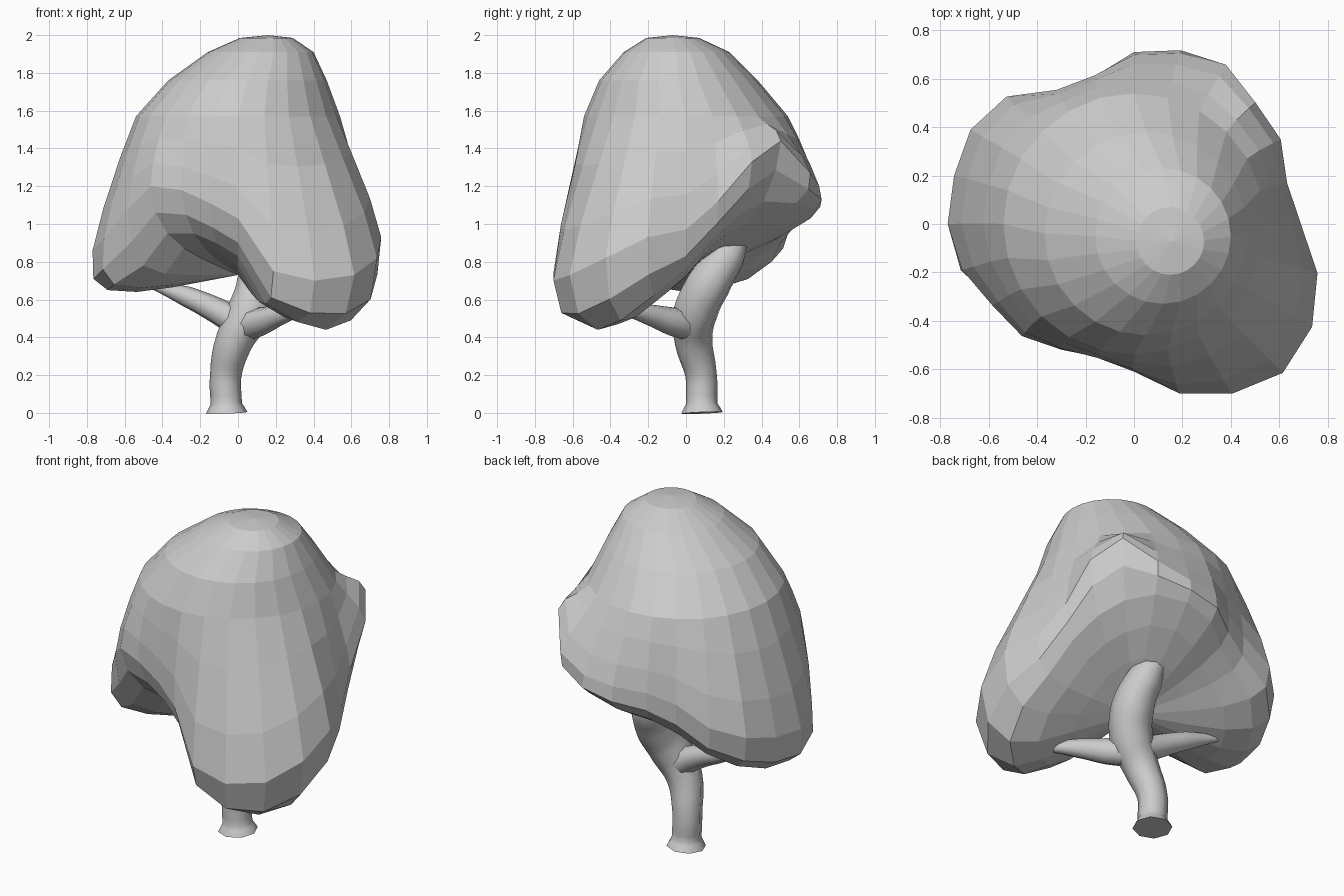
import bpy, bmesh, math
from mathutils import Vector

if "Cube" in bpy.data.objects:
    bpy.data.objects.remove(bpy.data.objects["Cube"])

# Crown rim: (widest radius, height, lower-edge radius, height) every 15 degrees from +x
RIM = [
    (.69, .97, .61, .76), (.655, 1.12, .58, .93), (.70, 1.33, .57, 1.05), (.71, 1.44, .58, 1.12),
    (.76, 1.27, .67, 1.11), (.73, 1.20, .69, 1.08), (.70, 1.18, .66, 1.03), (.635, 1.15, .58, .97),
    (.64, 1.10, .58, .90), (.745, 1.0, .64, .80), (.78, .93, .66, .71), (.77, .88, .68, .66),
    (.77, .86, .69, .65), (.735, .92, .68, .68), (.675, 1.08, .58, .78), (.655, 1.20, .53, .95),
    (.60, 1.18, .47, .95), (.57, 1.11, .45, .90), (.61, 1.03, .48, .83), (.725, .75, .56, .58),
    (.81, .70, .64, .48), (.87, .73, .66, .44), (.85, .82, .69, .49), (.785, .93, .67, .62)]
SEG = len(RIM)
# Dome rings: (centre x, centre y, radius, height)
DOME = [(.15, -.07, .14, 1.985), (.12, -.05, .28, 1.91), (.05, -.04, .42, 1.76), (0, 0, .54, 1.57)]
TOP = Vector((.16, -.07, 2.0))
HUB = Vector((0, 0, .73))

def cubic(a, b, c, d, t):
    return 0.5 * (2*b + (c-a)*t + (2*a-5*b+4*c-d)*t*t + (3*b-a-3*c+d)*t**3)

def profile(i):
    """Points down one meridian of the crown, without the two poles."""
    a = 2 * math.pi * i / SEG
    d = Vector((math.cos(a), math.sin(a), 0))
    rim = RIM[i]
    dome = [Vector((x, y, z)) + d * r for x, y, r, z in DOME]
    wide = d * rim[0] + Vector((0, 0, rim[1]))
    low = d * rim[2] + Vector((0, 0, rim[3]))
    under = low.lerp(HUB, .5) - Vector((0, 0, .025))
    ctrl = dome + [wide, low, under, HUB]
    # the high back-right peak joins the dome with fewer bulges
    pts = dome[:3]
    for s, steps in ((3, 3), (4, 2), (5, 2)):
        pts += [cubic(*ctrl[s-1:s+3], n / steps) for n in range(steps)]
    return pts + [under]

# Faceted foliage crown with hanging lobes
bm = bmesh.new()
cols = [[bm.verts.new(p) for p in profile(i)] for i in range(SEG)]
top, hub = bm.verts.new(TOP), bm.verts.new(HUB)
for i in range(SEG):
    a, b = cols[i], cols[(i + 1) % SEG]
    bm.faces.new((top, a[0], b[0]))
    bm.faces.new((hub, b[-1], a[-1]))
    for j in range(len(a) - 1):
        bm.faces.new((a[j], a[j+1], b[j+1], b[j]))
bmesh.ops.recalc_face_normals(bm, faces=bm.faces)
mesh = bpy.data.meshes.new("foliage")
bm.to_mesh(mesh)
bm.free()
bpy.context.collection.objects.link(bpy.data.objects.new("foliage", mesh))

def limb(name, pts):
    """Smooth tapering tube through (x, y, z, radius) points."""
    cu = bpy.data.curves.new(name, 'CURVE')
    cu.dimensions = '3D'
    cu.bevel_depth, cu.bevel_resolution = 1.0, 2
    cu.resolution_u, cu.use_fill_caps = 4, True
    sp = cu.splines.new('BEZIER')
    sp.bezier_points.add(len(pts) - 1)
    for bp, (x, y, z, r) in zip(sp.bezier_points, pts):
        bp.co, bp.radius = (x, y, z), r
        bp.handle_left_type = bp.handle_right_type = 'AUTO'
    ob = bpy.data.objects.new(name, cu)
    bpy.context.collection.objects.link(ob)
    bpy.ops.object.select_all(action='DESELECT')
    ob.select_set(True)
    bpy.context.view_layer.objects.active = ob
    bpy.ops.object.convert(target='MESH')
    bpy.ops.object.shade_smooth_by_angle(angle=math.radians(50))

# Trunk with flared foot, and two side branches
limb("trunk", [(-.06, .085, 0, .11), (-.062, .083, .05, .083), (-.065, .08, .2, .083),
               (-.02, .04, .38, .1), (.06, .05, .53, .12), (.11, .12, .68, .12),
               (.1, .22, .83, .1), (.06, .29, .94, .05)])
limb("left_branch", [(.03, .05, .46, .085), (-.1, .07, .535, .07),
                     (-.27, .11, .615, .055), (-.46, .16, .68, .02)])
limb("front_branch", [(.03, .04, .46, .085), (.13, -.08, .485, .075),
                      (.23, -.2, .52, .055), (.33, -.31, .54, .03)])
